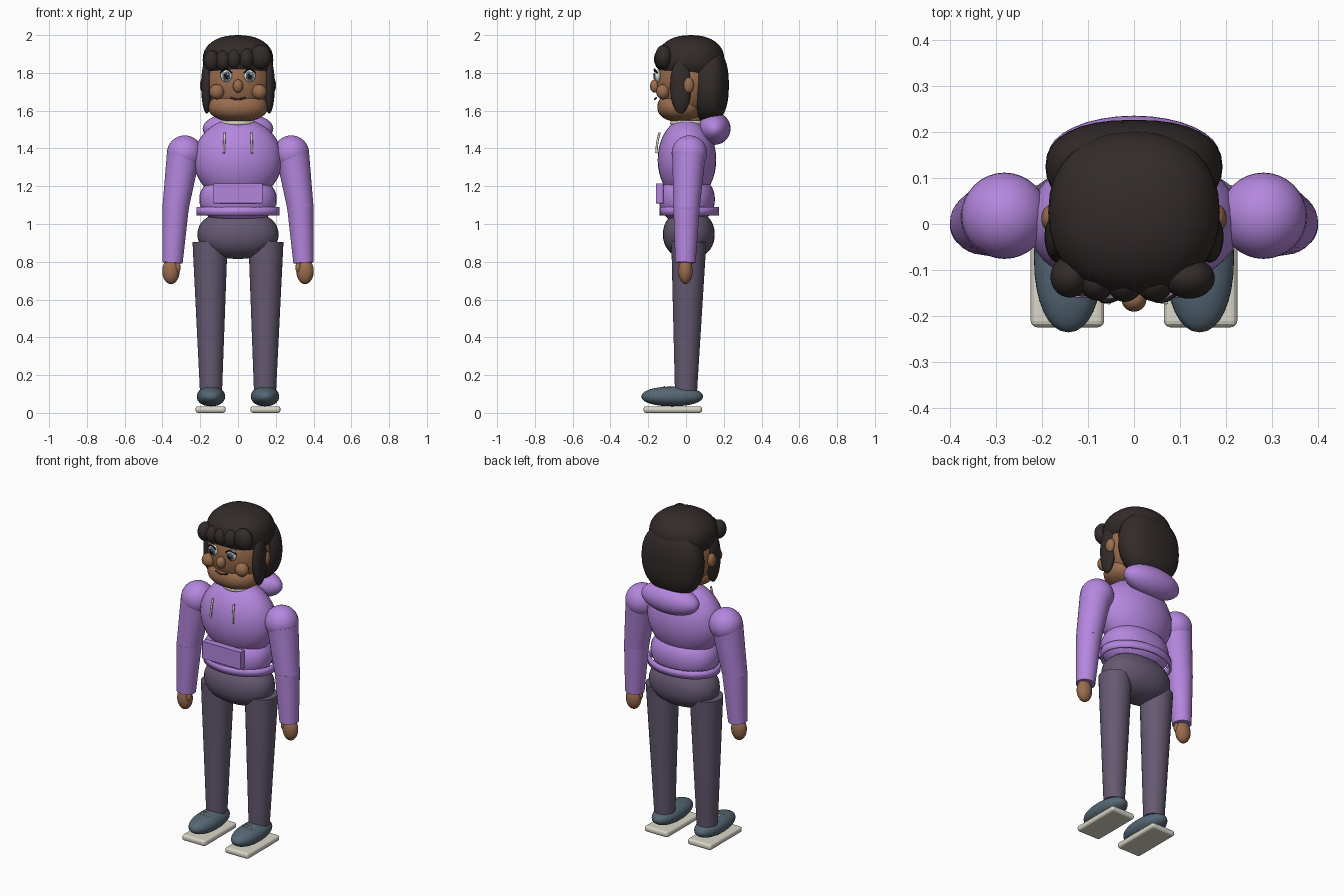
import bpy, math
from mathutils import Vector

cube = bpy.data.objects.get("Cube")
if cube:
    bpy.data.objects.remove(cube, do_unlink=True)


def material(name, r, g, b):
    m = bpy.data.materials.new(name)
    m.use_nodes = True
    m.diffuse_color = (r, g, b, 1)
    m.node_tree.nodes["Principled BSDF"].inputs["Base Color"].default_value = (r, g, b, 1)
    return m


PURPLE = material("purple_fabric", .46, .24, .73)
TROUSER = material("plum_grey_fabric", .13, .1, .165)
HAIR = material("dark_brown_hair", .032, .024, .023)
SKIN = material("brown_skin", .32, .15, .075)
SHOE = material("slate_blue", .09, .135, .175)
CREAM = material("cream", .7, .67, .58)
WHITE = material("eye_white", .82, .82, .82)
BLACK = material("black", .01, .01, .012)
LIP = material("dark_lip", .12, .04, .03)


def finish(name, mat, smooth=True):
    ob = bpy.context.object
    ob.name = name
    ob.data.name = name
    ob.data.materials.append(mat)
    if smooth:
        bpy.ops.object.shade_smooth_by_angle(angle=math.radians(40))
    return ob


def ball(name, mat, loc, radii, power=1.0):
    """Ellipsoid; a power below one makes it boxier."""
    bpy.ops.mesh.primitive_uv_sphere_add(segments=32, ring_count=20, location=loc)
    ob = finish(name, mat)
    for v in ob.data.vertices:
        v.co = Vector([math.copysign(abs(c) ** power, c) * r for c, r in zip(v.co, radii)])
    return ob


def limb(name, mat, a, b, ra, rb):
    """Tapered round limb from point a to point b."""
    a, b = Vector(a), Vector(b)
    d = b - a
    bpy.ops.mesh.primitive_cone_add(vertices=32, radius1=ra, radius2=rb, depth=d.length,
                                    location=(a + b) / 2)
    ob = finish(name, mat)
    ob.rotation_euler = d.to_track_quat('Z', 'Y').to_euler()
    return ob


def box(name, mat, loc, size, bevel):
    bpy.ops.mesh.primitive_cube_add(size=1, location=loc)
    ob = finish(name, mat, False)
    for v in ob.data.vertices:
        v.co = Vector([c * s for c, s in zip(v.co, size)])
    mod = ob.modifiers.new("bevel", 'BEVEL')
    mod.width = bevel
    mod.segments = 3
    return ob


def tube(name, mat, points, radius):
    """Round cord along a short path."""
    cu = bpy.data.curves.new(name, 'CURVE')
    cu.dimensions = '3D'
    cu.bevel_depth = radius
    cu.bevel_resolution = 3
    cu.use_fill_caps = True
    sp = cu.splines.new('BEZIER')
    sp.bezier_points.add(len(points) - 1)
    for p, co in zip(sp.bezier_points, points):
        p.co = co
        p.handle_left_type = p.handle_right_type = 'AUTO'
    ob = bpy.data.objects.new(name, cu)
    cu.materials.append(mat)
    bpy.context.collection.objects.link(ob)
    return ob


# Head
ball("head", SKIN, (0, .01, 1.75), (.178, .165, .2))
ball("jaw", SKIN, (0, -.03, 1.62), (.158, .122, .08), .9)
ball("nose", SKIN, (0, -.165, 1.73), (.027, .026, .035))
limb("neck", SKIN, (0, .01, 1.48), (0, .01, 1.62), .075, .075)
tube("mouth", LIP, [(-.04, -.158, 1.668), (0, -.165, 1.66), (.04, -.158, 1.668)], .005)

# Hair
ball("hair_cap", HAIR, (0, .025, 1.87), (.187, .178, .13), .9)
ball("back_hair", HAIR, (0, .125, 1.735), (.193, .102, .2), .85)
for i, (x, z, r) in enumerate([(-.14, 1.865, .042), (-.08, 1.865, .04), (-.02, 1.872, .04),
                               (.045, 1.875, .042), (.12, 1.885, .056)]):
    y = -.125 + .5 * x * x
    ball(f"fringe_lock_{i + 1}", HAIR, (x, y, z), (r, .045, r * .6 + .03))

# Hooded top
ball("chest", PURPLE, (0, .005, 1.34), (.235, .155, .22))
ball("belly", PURPLE, (0, .005, 1.13), (.205, .148, .13), .9)
ball("hood", PURPLE, (0, .15, 1.505), (.187, .086, .086))
box("front_pocket", PURPLE, (0, -.14, 1.162), (.26, .04, .105), .002)
bpy.ops.mesh.primitive_torus_add(major_segments=40, minor_segments=10, major_radius=.08,
                                 minor_radius=.014, location=(0, .01, 1.535))
finish("shirt_collar", CREAM)
bpy.ops.mesh.primitive_cylinder_add(vertices=48, radius=1, depth=.045, end_fill_type='NOTHING',
                                    location=(0, .018, 1.068))
hem = finish("hem_band", PURPLE)
for v in hem.data.vertices:
    v.co.x *= .22
    v.co.y *= .157
hem.modifiers.new("thickness", 'SOLIDIFY').thickness = .012

# Hips
ball("hips", TROUSER, (0, .015, .945), (.215, .137, .13), .92)

# Paired parts
for side, s in (("left", 1), ("right", -1)):
    # Face
    ball(f"{side}_cheek", SKIN, (s * .112, -.122, 1.7), (.04, .036, .04))
    ball(f"{side}_ear", SKIN, (s * .18, .012, 1.735), (.022, .03, .042))
    ball(f"{side}_eye", WHITE, (s * .062, -.15, 1.785), (.03, .016, .033))
    ball(f"{side}_iris", SHOE, (s * .062, -.161, 1.783), (.021, .009, .024))
    ball(f"{side}_pupil", BLACK, (s * .062, -.167, 1.783), (.013, .006, .015))
    ball(f"{side}_eye_glint", WHITE, (s * .062 + .007, -.172, 1.792), (.005, .003, .005))
    tube(f"{side}_upper_lash", BLACK, [(s * .032, -.162, 1.8), (s * .062, -.168, 1.819),
                                       (s * .094, -.152, 1.8)], .004)
    ball(f"{side}_side_lock", HAIR, (s * .165, -.028, 1.73), (.03, .056, .145))

    # Drawstring
    tube(f"{side}_drawstring", CREAM, [(s * .07, -.14, 1.485), (s * .073, -.152, 1.43),
                                       (s * .075, -.157, 1.375)], .006)

    # Arm
    ball(f"{side}_shoulder", PURPLE, (s * .282, .018, 1.375), (.094, .094, .094))
    elbow = (s * .33, .003, 1.09)
    limb(f"{side}_upper_arm", PURPLE, (s * .29, .015, 1.36), elbow, .088, .07)
    ball(f"{side}_elbow", PURPLE, elbow, (.071, .069, .07))
    limb(f"{side}_forearm", PURPLE, elbow, (s * .347, -.003, .795), .07, .054)
    ball(f"{side}_hand", SKIN, (s * .355, -.003, .75), (.046, .038, .068))
    ball(f"{side}_thumb", SKIN, (s * .32, -.015, .77), (.016, .018, .03))

    # Leg and shoe
    limb(f"{side}_trouser_leg", TROUSER, (s * .143, 0, .12), (s * .148, .015, .905), .059, .093)
    limb(f"{side}_sock", CREAM, (s * .143, 0, .1), (s * .143, 0, .135), .05, .05)
    ball(f"{side}_shoe", SHOE, (s * .143, -.073, .087), (.075, .163, .052), .93)
    box(f"{side}_sole", CREAM, (s * .145, -.07, .0175), (.16, .31, .035), .014)
    for i, y in enumerate((-.085, -.115)):
        tube(f"{side}_shoe_lace_{i + 1}", CREAM,
             [(s * .143 - .03, y, .133), (s * .143, y, .139), (s * .143 + .03, y, .133)], .004)
